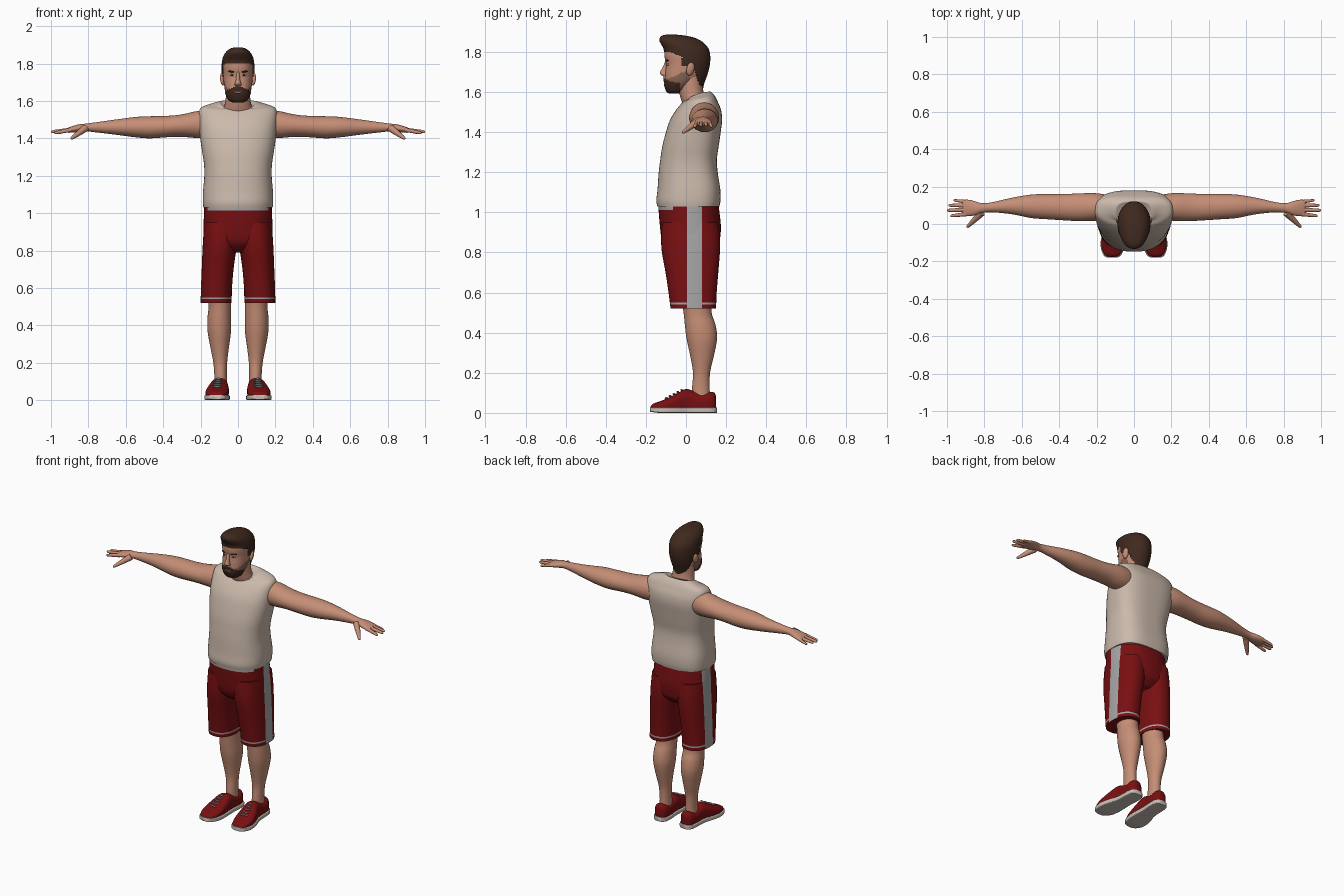
import bpy, bmesh, math
from mathutils import Vector, Matrix


def mat(name, r, g, b):
    m = bpy.data.materials.new(name)
    m.diffuse_color = (r, g, b, 1)
    return m


SKIN = mat("skin", .56, .27, .18)
SHIRT = mat("shirt_beige", .60, .49, .41)
RED = mat("dark_red", .19, .005, .006)
GREY = mat("stripe_grey", .38, .38, .38)
HAIR = mat("hair_brown", .05, .022, .013)
STUBBLE = mat("stubble", .25, .13, .09)
SOLE = mat("sole_white", .58, .52, .47)
LIP = mat("lip", .40, .19, .15)
WHITE = mat("eye_white", .55, .50, .46)
IRIS = mat("iris_dark", .03, .025, .02)

AXES = {'Z': lambda t, u, v: (u, v, t),
        'X': lambda t, u, v: (t, v, u),
        'Y': lambda t, u, v: (u, t, v)}


def catmull(rings, steps):
    """Smooth interpolation of ring parameters."""
    out = []
    for i in range(len(rings) - 1):
        p = [rings[max(0, min(len(rings) - 1, i + k))] for k in (-1, 0, 1, 2)]
        for s in range(steps):
            t = s / steps
            out.append([b + .5 * t * (c - a + t * (2 * a - 5 * b + 4 * c - d + t * (3 * (b - c) + d - a)))
                        for a, b, c, d in zip(*p)])
    return out + [list(rings[-1])]


def finish(name, bm, mats, rule=None, mirror=False, angle=45):
    if rule:
        dead = []
        for f in bm.faces:
            k = rule(f.calc_center_median())
            if k < 0:
                dead.append(f)
            else:
                f.material_index = k
        bmesh.ops.delete(bm, geom=dead, context='FACES')
    bmesh.ops.recalc_face_normals(bm, faces=bm.faces[:])
    me = bpy.data.meshes.new(name)
    bm.to_mesh(me)
    bm.free()
    for m in mats:
        me.materials.append(m)
    ob = bpy.data.objects.new(name, me)
    bpy.context.collection.objects.link(ob)
    bpy.ops.object.select_all(action='DESELECT')
    ob.select_set(True)
    bpy.context.view_layer.objects.active = ob
    bpy.ops.object.shade_smooth_by_angle(angle=math.radians(angle))
    if mirror:
        md = ob.modifiers.new("Mirror", 'MIRROR')
        md.use_clip = False
        md.use_mirror_merge = False
    return ob


def loft(name, rings, mats, axis='Z', n0=2, n1=2, seg=48, steps=4, cuts=(), xf=None, **kw):
    """Rings: (t, centre u, half-width u, v min, v max[, drop towards v min]).
    n0 / n1 are the superellipse exponents of the v-min and v-max halves."""
    bm = bmesh.new()
    loops = []
    for r in catmull([tuple(r) + (0,) * (6 - len(r)) for r in rings], steps):
        t, cu, ru, v0, v1, drop = r
        loop = []
        for i in range(seg):
            a = 2 * math.pi * i / seg
            c, s = math.cos(a), math.sin(a)
            e = 2 / (n1 if s > 0 else n0)
            u = cu + ru * math.copysign(abs(c) ** e, c)
            w = math.copysign(abs(s) ** e, s)
            v = (v0 + v1) / 2 + (v1 - v0) / 2 * w
            loop.append(bm.verts.new(AXES[axis](t - drop * ((1 - w) / 2) ** 2, u, v)))
        loops.append(loop)
    for a, b in zip(loops, loops[1:]):
        for i in range(seg):
            j = (i + 1) % seg
            bm.faces.new((a[i], a[j], b[j], b[i]))
    bm.faces.new(loops[0])
    bm.faces.new(loops[-1])
    for co, no in cuts:
        bmesh.ops.bisect_plane(bm, geom=bm.verts[:] + bm.edges[:] + bm.faces[:], plane_co=co, plane_no=no)
    if xf:
        bm.transform(xf)
    return finish(name, bm, mats, **kw)


def finger(name, p, q, r0, r1):
    p, q = Vector(p), Vector(q)
    d = q - p
    L = d.length
    rings = [(z, 0, r, -r, r) for z, r in ((0, r0), (L * .5, (r0 + r1) / 2), (L * .88, r1),
                                           (L * .97, r1 * .7), (L, r1 * .15))]
    xf = Matrix.Translation(p) @ d.to_track_quat('Z', 'Y').to_matrix().to_4x4()
    loft(name, rings, [SKIN], seg=14, steps=3, xf=xf, mirror=True, angle=80)


def blob(name, loc, scale, m, rot=(0, 0, 0), mirror=True):
    bm = bmesh.new()
    bmesh.ops.create_uvsphere(bm, u_segments=20, v_segments=12, radius=1)
    rx, ry, rz = (Matrix.Rotation(a, 4, k) for a, k in zip(rot, 'XYZ'))
    bm.transform(Matrix.Translation(loc) @ rz @ ry @ rx @ Matrix.Diagonal((*scale, 1)))
    finish(name, bm, [m], mirror=mirror, angle=80)


# Sleeveless shirt
loft("shirt", [(1.03, 0, .185, -.143, .167), (1.06, 0, .188, -.148, .172), (1.115, 0, .187, -.142, .171),
               (1.2, 0, .18, -.136, .158), (1.265, 0, .182, -.128, .154), (1.33, 0, .192, -.118, .163),
               (1.40, 0, .202, -.1, .173), (1.46, 0, .207, -.08, .18), (1.51, 0, .209, -.05, .175),
               (1.548, 0, .207, -.018, .16), (1.573, 0, .188, -.003, .148, .015),
               (1.592, 0, .135, .003, .135, .033), (1.602, 0, .1, -.002, .122, .042),
               (1.597, 0, .088, .008, .112, .042)], [SHIRT], n0=2.3, n1=2.9, seg=72)

# Neck
loft("neck", [(1.5, 0, .09, .0, .11), (1.555, 0, .077, -.022, .102), (1.6, 0, .067, -.035, .087),
              (1.66, 0, .063, -.045, .083), (1.7, 0, .06, -.04, .08)], [SKIN], angle=80)

# Arms with palms, then fingers
loft("arm", [(.14, 1.475, .07, .025, .155), (.21, 1.474, .073, .017, .165), (.30, 1.468, .06, .016, .163),
             (.38, 1.463, .057, .02, .16), (.47, 1.459, .059, .026, .16), (.55, 1.46, .054, .032, .157),
             (.65, 1.46, .041, .052, .141), (.75, 1.459, .028, .062, .118), (.81, 1.458, .021, .06, .111),
             (.845, 1.455, .021, .048, .12), (.88, 1.449, .018, .042, .129), (.91, 1.443, .013, .044, .129),
             (.92, 1.441, .006, .05, .122)], [SKIN], axis='X', mirror=True, angle=80)
for nm, y, tx, ty, tz, r in (("index", .053, .982, .043, 1.428, .0105), ("middle", .076, 1.0, .073, 1.435, .011),
                             ("ring", .099, .992, .1, 1.435, .0105), ("little", .119, .965, .127, 1.428, .009)):
    finger(nm + "_finger", (.895, y, 1.445), (tx, ty, tz), r * 1.1, r * .75)
finger("thumb", (.815, .06, 1.455), (.893, -.018, 1.397), .02, .009)

# Shorts: seat and legs with side stripe, hem line and waistband
S0, S1 = .005, .08
side = [((0, S0, 0), (0, 1, 0)), ((0, S1, 0), (0, 1, 0))]
hem = [((0, 0, z), (0, 0, 1)) for z in (.54, .55)]
loft("shorts_seat", [(.79, 0, .09, -.06, .12), (.83, 0, .16, -.105, .16), (.87, 0, .182, -.122, .17),
                     (.93, 0, .184, -.13, .174), (1.0, 0, .182, -.136, .167), (1.04, 0, .18, -.138, .162)],
     [RED, GREY], n0=2.3, n1=2.3, seg=64, cuts=side + [((0, 0, 1.013), (0, 0, 1))],
     rule=lambda c: int((abs(c.x) > .13 and S0 < c.y < S1) or (c.z > 1.013 and c.y < -.07)))
loft("shorts_leg", [(.52, .117, .083, -.077, .15), (.6, .115, .083, -.087, .153), (.7, .109, .085, -.102, .161),
                    (.8, .1, .09, -.12, .169), (.87, .094, .092, -.124, .17), (.95, .091, .09, -.12, .162)],
     [RED, GREY], n0=2.3, n1=2.3, cuts=side + hem, mirror=True,
     rule=lambda c: int((c.x > .13 and S0 < c.y < S1) or .54 < c.z < .55))

# Lower legs
loft("lower_leg", [(.06, .093, .036, .03, .122), (.12, .093, .033, .03, .118), (.2, .095, .037, .035, .12),
                   (.28, .098, .049, .022, .138), (.37, .1, .063, .003, .155), (.44, .1, .063, -.006, .147),
                   (.50, .098, .06, -.012, .128), (.60, .1, .065, -.03, .13)], [SKIN], mirror=True)

# Shoes: upper, sole, tongue and laces
upper = [(-.176, .116, .018, .015, .032), (-.165, .116, .04, .015, .045), (-.13, .115, .056, .015, .058),
         (-.09, .112, .061, .015, .074), (-.04, .106, .056, .015, .1), (0, .1, .048, .015, .119),
         (.04, .097, .045, .015, .108), (.08, .095, .046, .015, .096), (.12, .094, .043, .015, .104),
         (.142, .094, .032, .015, .1), (.15, .094, .015, .02, .08)]
loft("shoe_upper", upper, [RED], axis='Y', n0=5, n1=2.2, mirror=True, angle=60)
loft("shoe_sole", [(y * 1.025, cx, rx + .005, .004 if y < -.15 else 0, .028) for y, cx, rx, a, b in upper],
     [SOLE], axis='Y', n0=7, n1=7, mirror=True, angle=50)
for i in range(5):
    y = -.098 + .019 * i
    blob("lace", (.112 - .002 * i, y, .074 + .0103 * i), (.027 - .002 * i, .005, .005), GREY,
         rot=(.5, 0, .25 * (-1) ** i))

# Head with stubble along the jaw
HEAD = [(1.6, 0, .03, -.085, -.03), (1.612, 0, .05, -.096, .0), (1.645, 0, .067, -.104, .045),
        (1.69, 0, .075, -.104, .085), (1.735, 0, .079, -.1, .105), (1.78, 0, .081, -.107, .11),
        (1.82, 0, .077, -.103, .1), (1.85, 0, .06, -.085, .075), (1.866, 0, .025, -.05, .03)]
loft("head", HEAD, [SKIN, STUBBLE], seg=72, steps=6, n0=2.3, angle=80,
     rule=lambda c: int(c.y < .02 and c.z < 1.665 + .45 * (c.y + .09)))


# Hair swept up at the front, trimmed along the hairline
def hairline(c):
    if c.z > 1.80:
        return 0
    if c.z > 1.73:
        return 0 if c.y > -.02 - max(0, c.z - 1.775) * 2.4 else -1
    return 0 if c.y > .04 + (1.72 - c.z) * .3 else -1


loft("hair", [(1.615, 0, .058, -.09, .085), (1.645, 0, .071, -.1, .092), (1.69, 0, .081, -.1, .108),
              (1.735, 0, .086, -.1, .119), (1.78, 0, .088, -.108, .121), (1.815, 0, .085, -.112, .113),
              (1.838, 0, .079, -.124, .095), (1.857, 0, .068, -.133, .073), (1.873, 0, .052, -.129, .035),
              (1.883, 0, .033, -.115, -.015), (1.887, 0, .01, -.095, -.06)],
     [HAIR], seg=80, steps=8, n0=2.3, rule=hairline, angle=60)


# Beard with a gap for the mouth
def beard_line(c):
    mouth = abs(c.x) < .022 and 1.64 < c.z < 1.652
    cheek = c.z > 1.676 - .5 * max(0, abs(c.x) - .018)
    return -1 if mouth or cheek or c.y > -.03 else 0


loft("beard", [(1.592, 0, .03, -.085, -.03), (1.603, 0, .05, -.098, .0), (1.625, 0, .062, -.107, .02),
               (1.645, 0, .070, -.111, .045), (1.69, 0, .078, -.112, .085)],
     [HAIR], seg=96, steps=10, n0=2.3, rule=beard_line, angle=60)
blob("lips", (0, -.103, 1.646), (.022, .007, .006), LIP, mirror=False)

# Nose, eyes, brows and ears
loft("nose", [(1.678, 0, .012, -.112, -.09), (1.686, 0, .018, -.125, -.09), (1.696, 0, .016, -.131, -.09),
              (1.715, 0, .011, -.121, -.09), (1.74, 0, .009, -.109, -.09), (1.755, 0, .008, -.103, -.09)],
     [SKIN], seg=24, angle=80)
blob("eye", (.033, -.091, 1.738), (.014, .007, .006), WHITE, rot=(0, 0, .25))
blob("iris", (.032, -.0965, 1.738), (.0055, .003, .0055), IRIS)
blob("eyebrow", (.035, -.0945, 1.757), (.02, .007, .0045), HAIR, rot=(0, -.08, .28))
blob("ear", (.084, .022, 1.715), (.011, .02, .033), SKIN, rot=(-.2, .15, .25))
